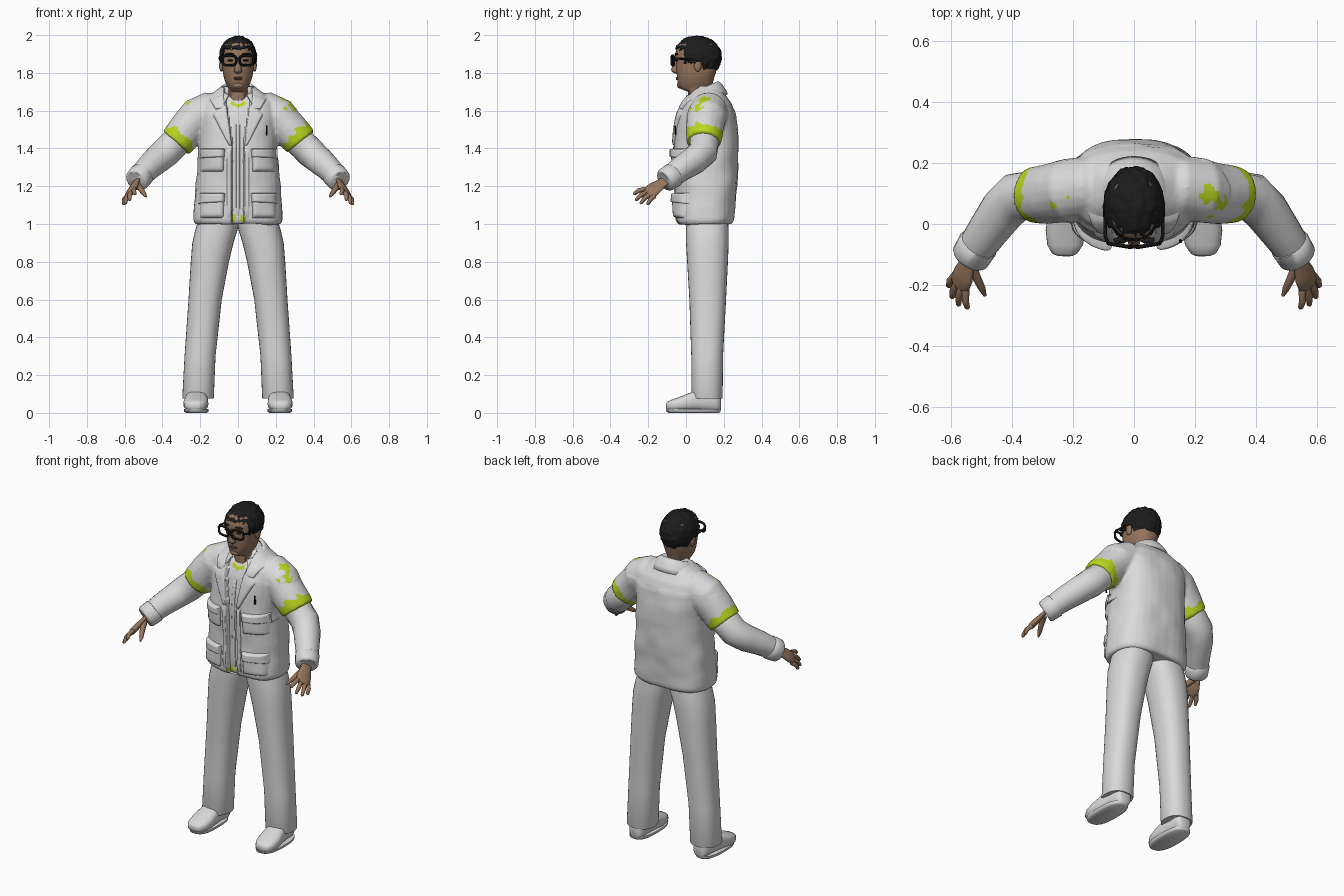
import bpy, bmesh
from math import sin, cos, pi
from mathutils import Vector, noise
from mathutils.bvhtree import BVHTree

if "Cube" in bpy.data.objects:
    bpy.data.objects.remove(bpy.data.objects["Cube"])


def material(name, rgb):
    m = bpy.data.materials.new(name)
    m.use_nodes = True
    m.diffuse_color = (*rgb, 1)
    b = m.node_tree.nodes["Principled BSDF"]
    b.inputs["Base Color"].default_value = (*rgb, 1)
    b.inputs["Roughness"].default_value = 0.8
    return m


WHITE = material("off white cloth", (0.7, 0.7, 0.7))
GREEN = material("lime green", (0.5, 0.68, 0.015))
SKIN = material("brown skin", (0.31, 0.18, 0.11))
LIPS = material("dark skin", (0.2, 0.1, 0.065))
HAIR = material("black hair", (0.012, 0.012, 0.012))
FRAME = material("black frame", (0.006, 0.006, 0.006))


def finish(name, bm, mat, recalc=True, levels=0):
    if recalc:
        bmesh.ops.recalc_face_normals(bm, faces=bm.faces)
    me = bpy.data.meshes.new(name)
    bm.to_mesh(me)
    bm.free()
    me.materials.append(mat)
    me.shade_smooth()
    me.set_sharp_from_angle(angle=1.0)
    ob = bpy.data.objects.new(name, me)
    bpy.context.collection.objects.link(ob)
    if levels:
        s = ob.modifiers.new("smooth", "SUBSURF")
        s.levels = s.render_levels = levels
    return ob


def ring(c, u, v, p=2.0, n=32):
    f = lambda t: abs(t) ** (2 / p) * (1 if t > 0 else -1)
    return [c + u * f(cos(2 * pi * i / n)) + v * f(sin(2 * pi * i / n)) for i in range(n)]


def loft(name, rings, mat, levels=0, closed=False):
    bm = bmesh.new()
    rows = [[bm.verts.new(p) for p in r] for r in rings]
    n = len(rows[0])
    for a, b in zip(rows, rows[1:] + rows[:1] if closed else rows[1:]):
        for i in range(n):
            bm.faces.new((a[i], a[(i + 1) % n], b[(i + 1) % n], b[i]))
    if not closed:
        bm.faces.new(rows[0])
        bm.faces.new(rows[-1])
    return finish(name, bm, mat, levels=levels)


def stack(name, rows, mat, s=1, p=2.0, levels=0):
    """Horizontal sections: z, x range, y range."""
    return loft(name, [ring(Vector((s * (a + b) / 2, (f + k) / 2, z)), Vector(((b - a) / 2, 0, 0)),
                            Vector((0, (k - f) / 2, 0)), p) for z, a, b, f, k in rows], mat, levels)


def tube(name, path, mat, s=1, ref=(0, 1, 0), flat=1.0, n=20, closed=False):
    """Sections along a path of (x, y, z, radius)."""
    pts = [Vector((s * q[0], q[1], q[2])) for q in path]
    ref = Vector((s * ref[0], ref[1], ref[2]))
    rings = []
    for i, q in enumerate(path):
        a = pts[i - 1] if closed or i else pts[0]
        b = pts[(i + 1) % len(pts)] if closed else pts[min(i + 1, len(pts) - 1)]
        t = (b - a).normalized()
        u = (ref - t * ref.dot(t)).normalized()
        rings.append(ring(pts[i], u * q[3], t.cross(u) * q[3] * flat, n=n))
    return loft(name, rings, mat, closed=closed)


def ball(name, c, r, mat):
    bm = bmesh.new()
    bmesh.ops.create_icosphere(bm, subdivisions=3, radius=1)
    for v in bm.verts:
        v.co = Vector((v.co[i] * r[i] + c[i] for i in range(3)))
    return finish(name, bm, mat)


# Jacket: torso and short sleeves fused into one soft surface
torso = stack("jacket", [(z, -x, x, f, k) for z, x, f, k in (
    (1.0, .228, -.045, .245), (1.02, .238, -.055, .255), (1.1, .232, -.058, .262), (1.2, .226, -.06, .27),
    (1.4, .208, -.068, .28), (1.5, .212, -.06, .275), (1.58, .215, -.045, .265), (1.64, .2, -.02, .24),
    (1.69, .14, .015, .205), (1.73, .085, .05, .17))], WHITE, p=2.6)
END, DIR = Vector((.33, .095, 1.432)), Vector((.66, -.05, -.75)).normalized()
parts = [torso]
for s in (1, -1):
    parts.append(tube("sleeve", [(.08, .12, 1.6, .08), (.15, .12, 1.6, .1), (.21, .11, 1.568, .106),
                                 (.27, .1, 1.502, .099), (.33, .095, 1.432, .092)], WHITE, s))
bm = bmesh.new()
for ob in parts:
    bm.from_mesh(ob.data)
bm.to_mesh(torso.data)
bm.free()
for ob in parts[1:]:
    bpy.data.objects.remove(ob)
rm = torso.modifiers.new("fuse", "REMESH")
rm.mode, rm.voxel_size = "VOXEL", 0.008
sm = torso.modifiers.new("soften", "SMOOTH")
sm.factor, sm.iterations = 0.5, 6
dg = bpy.context.evaluated_depsgraph_get()
me = bpy.data.meshes.new_from_object(torso.evaluated_get(dg))
torso.modifiers.clear()
torso.data = me
me.materials.clear()
for m in (WHITE, GREEN):
    me.materials.append(m)


# Open front showing the shirt, then green band and splashes by rule
def opening(z):
    return .03 + max(0, z - 1.42) * .15


normals = [v.normal.copy() for v in me.vertices]
for v, nrm in zip(me.vertices, normals):
    if v.co.y < .07 and nrm.y < -.15 and abs(v.co.x) < opening(v.co.z):
        v.co.y += .022
    elif v.co.z < 1.6:
        v.co += nrm * .006 * noise.noise(v.co * 9)
SPOTS = [(Vector((.265, .06, 1.63)), .05), (Vector((.24, .1, 1.665)), .03), (Vector((.15, -.05, 1.49)), .014)]
for f in me.polygons:
    c = f.center
    q = Vector((abs(c.x), c.y, c.z))
    rag = noise.noise(c * 28)
    d = (q - END).dot(DIR)
    off = (q - END - DIR * d).length
    band = d > -.052 + .03 * rag and off < .13 and q.x > .235
    spot = any((q - p).length < r and rag > .1 for p, r in SPOTS)
    hem = q.x < .036 and c.y < 0 and 1.015 < c.z < 1.05 + .03 * rag and q.x > .012
    neck = c.y < .05 and abs(c.z - 1.625 - q.x * .5) < .009 and q.x < .04
    f.material_index = int(band or spot or hem or neck)
me.shade_smooth()
me.set_sharp_from_angle(angle=1.0)
tree = BVHTree.FromPolygons([v.co for v in me.vertices], [p.vertices for p in me.polygons])


def patch(name, corners, depth, s, n=14):
    """A raised four-sided panel following the jacket front; corners are x, z."""
    a, b, c, d = [Vector((s * x, 0, z)) for x, z in corners]
    bm = bmesh.new()
    grid = []
    for i in range(n + 1):
        row = []
        for j in range(n + 1):
            u, v = i / n, j / n
            p = a.lerp(b, u).lerp(d.lerp(c, u), v)
            p.y = -1
            hit = tree.ray_cast(p, Vector((0, 1, 0)))[0] or tree.find_nearest(Vector((p.x, 0, p.z)))[0]
            edge = min(i, j, n - i, n - j)
            p.y = hit.y - depth * (0, .75, .95, 1)[min(edge, 3)] + (.006 if edge == 0 else 0)
            row.append(bm.verts.new(p))
        grid.append(row)
    for i in range(n):
        for j in range(n):
            q = (grid[i][j], grid[i + 1][j], grid[i + 1][j + 1], grid[i][j + 1])
            bm.faces.new(q if s > 0 else q[::-1])
    bm.normal_update()
    if sum(f.normal.y for f in bm.faces) > 0:
        bmesh.ops.reverse_faces(bm, faces=bm.faces)
    return finish(name, bm, WHITE, recalc=False)


def collar(name, inner, outer, zt, zb, drop, span, thick):
    """Folded band round the neck, open at the front."""
    bm = bmesh.new()
    n, rows = 40, []
    for i in range(n + 1):
        t = -span + 2 * span * i / n
        low = drop * (1 - cos(t)) / 2
        row = []
        for k in range(5):
            r = inner + (outer - inner) * k / 4
            z = zt + (zb - zt) * (k / 4) ** 1.6 - low
            row.append(bm.verts.new((r * sin(t), .085 + r * cos(t) * .95, z)))
        rows.append(row)
    for a, b in zip(rows, rows[1:]):
        for k in range(4):
            bm.faces.new((a[k], a[k + 1], b[k + 1], b[k]))
    ob = finish(name, bm, WHITE)
    so = ob.modifiers.new("thickness", "SOLIDIFY")
    so.thickness, so.offset = thick, 0
    return ob


collar("jacket_collar", .085, .138, 1.75, 1.685, .075, 2.55, .014)
collar("shirt_collar", .066, .074, 1.715, 1.665, .035, 2.9, .008)
patch("shirt_placket", [(-.011, 1.01), (.011, 1.01), (.011, 1.6), (-.011, 1.6)], .004, 1)

for s, side in ((1, "left"), (-1, "right")):
    # Jacket front details
    patch(side + "_front_edge", [(.031, 1.015), (.06, 1.015), (.06, 1.43), (.031, 1.43)], .007, s)
    patch(side + "_lapel", [(.031, 1.41), (.045, 1.41), (.14, 1.585), (.064, 1.67)], .012, s)
    patch(side + "_collar_tip", [(.066, 1.61), (.12, 1.605), (.155, 1.665), (.074, 1.69)], .013, s)
    for tag, z, h in (("upper", 1.275, .125), ("lower", 1.03, .135)):
        patch(f"{side}_{tag}_pocket", [(.075, z), (.205, z), (.205, z + h), (.07, z + h)], .02, s)
        patch(f"{side}_{tag}_flap", [(.07, z + h * .62), (.212, z + h * .56), (.208, z + h), (.066, z + h)], .028, s)

    # Long sleeve and cuff
    tube(side + "_forearm", [(.27, .1, 1.5, .07), (.33, .095, 1.432, .08), (.385, .088, 1.378, .08),
                             (.43, .045, 1.338, .075), (.48, -.025, 1.293, .067), (.525, -.09, 1.245, .06),
                             (.54, -.115, 1.228, .052)], WHITE, s, ref=(0, 0, 1))
    tube(side + "_cuff", [(.505, -.06, 1.266, .058), (.51, -.067, 1.26, .067), (.535, -.108, 1.233, .064),
                          (.54, -.116, 1.228, .056)], WHITE, s, ref=(0, 0, 1))

    # Hand
    across = (-.6, -.65, .5)
    tube(side + "_palm", [(.525, -.09, 1.245, .03), (.545, -.13, 1.215, .032), (.557, -.165, 1.19, .043),
                          (.57, -.195, 1.165, .044), (.574, -.205, 1.158, .03)], SKIN, s, across, .4)
    for i, tip in enumerate([(.545, -.278, 1.158), (.575, -.268, 1.125), (.597, -.243, 1.107), (.608, -.205, 1.103)]):
        k = i / 3 - .5
        base = Vector((.568 + .036 * k, -.192 + .05 * k, 1.167 - .036 * k))
        mid = base.lerp(Vector(tip), .55) + Vector((.005, 0, .007))
        tube(f"{side}_finger_{i + 1}", [(*base, .0125), (*mid, .012), (*base.lerp(Vector(tip), .92), .009),
                                        (*tip, .004)], SKIN, s, across, n=10)
    tube(side + "_thumb", [(.535, -.13, 1.21, .018), (.515, -.175, 1.185, .015), (.497, -.212, 1.16, .012),
                           (.487, -.235, 1.145, .005)], SKIN, s, (0, 0, 1), n=10)

    # Trouser leg and shoe
    stack(side + "_trouser_leg", [(.075, .13, .293, .03, .192), (.08, .128, .295, .028, .194),
                                  (.3, .119, .283, .028, .196), (.6, .086, .262, .018, .212),
                                  (.8, .048, .25, .006, .222), (.9, .024, .242, 0, .226),
                                  (.97, .002, .226, 0, .226), (1.05, -.01, .2, 0, .22)], WHITE, s, 2.3)
    shoe = [(-.105, .02, .05, .025), (-.098, .04, .06, .015), (-.07, .058, .072, .01), (-.02, .066, .09, .008),
            (.04, .06, .115, .01), (.1, .05, .13, .008), (.155, .05, .13, .006), (.178, .04, .12, .008),
            (.184, .025, .1, .015)]
    loft(side + "_shoe", [ring(Vector((s * (.222 - y * .05), y, (t + b) / 2)), Vector((w, 0, 0)),
                               Vector((0, 0, (t - b) / 2)), 2.6) for y, w, t, b in shoe], WHITE)
    stack(side + "_shoe_sole", [(0, .165, .275, -.09, .175), (.006, .157, .285, -.103, .182),
                                (.02, .155, .287, -.107, .184)], WHITE, s, 2.6)

    # Ear, eye and glasses
    ball(side + "_ear", (s * .088, .062, 1.84), (.012, .02, .034), SKIN)
    ball(side + "_eye", (s * .04, -.05, 1.866), (.016, .008, .005), HAIR)
    ball(side + "_eyebrow", (s * .043, -.052, 1.9), (.026, .01, .005), HAIR)
    rim = [(p.x, p.y, p.z, .0065) for p in ring(Vector((.046, -.07, 1.866)), Vector((.036, .006, 0)),
                                               Vector((0, 0, .026)), 3.2, 32)]
    tube(side + "_glasses_rim", rim, FRAME, s, (0, 1, 0), n=8, closed=True)
    tube(side + "_glasses_arm", [(.083, -.066, 1.877, .006), (.094, -.04, 1.876, .006), (.096, .06, 1.868, .005)],
         FRAME, s, (0, 0, 1), n=8)

# Pen in the chest pocket
tube("pen", [(.152, -.054, 1.47, .005), (.152, -.058, 1.52, .005)], FRAME, n=8)

# Head, face and neck
stack("head", [(z, -x, x, f, k) for z, x, f, k in (
    (1.62, .06, .01, .14), (1.7, .056, .012, .135), (1.708, .05, -.01, .135), (1.718, .05, -.034, .135),
    (1.735, .06, -.043, .138), (1.77, .074, -.046, .148), (1.8, .08, -.05, .158), (1.85, .085, -.054, .168),
    (1.9, .086, -.058, .17), (1.95, .075, -.045, .155), (1.98, .04, 0, .12))], SKIN, p=2.3)
loft("nose", [ring(Vector((0, y, z)), Vector((w, 0, 0)), Vector((0, d, 0)), n=16) for z, y, w, d in (
    (1.798, -.05, .01, .012), (1.806, -.055, .021, .02), (1.818, -.058, .02, .021),
    (1.845, -.055, .012, .015), (1.885, -.052, .01, .008))], SKIN)
for z, h in ((1.775, .0045), (1.767, .005)):
    ball("lip", (0, -.046, z), (.024, .008, h), LIPS)
ball("chin", (0, -.034, 1.734), (.028, .014, .016), SKIN)
tube("glasses_bridge", [(-.014, -.072, 1.874, .006), (0, -.075, 1.877, .006), (.014, -.072, 1.874, .006)],
     FRAME, n=8)

# Hair: tousled cap, tucked into the skull below the hairline
bm = bmesh.new()
bmesh.ops.create_icosphere(bm, subdivisions=5, radius=1)
for v in bm.verts:
    d = v.co.copy()
    p = Vector((d.x * .1, .06 + d.y * .128, 1.883 + d.z * .113))
    line = 1.922 if p.y < -.015 else 1.85 if p.y < .085 else 1.785
    line += .012 * noise.noise(p * 60)
    lump = 1 + .05 * noise.noise(p * 45) + .035 * noise.noise(p * 95)
    if p.z < line:
        lump = .72
    v.co = Vector((0, .06, 1.883)) + (p - Vector((0, .06, 1.883))) * lump
    v.co.z = min(v.co.z, 2.0)
finish("hair", bm, HAIR)
